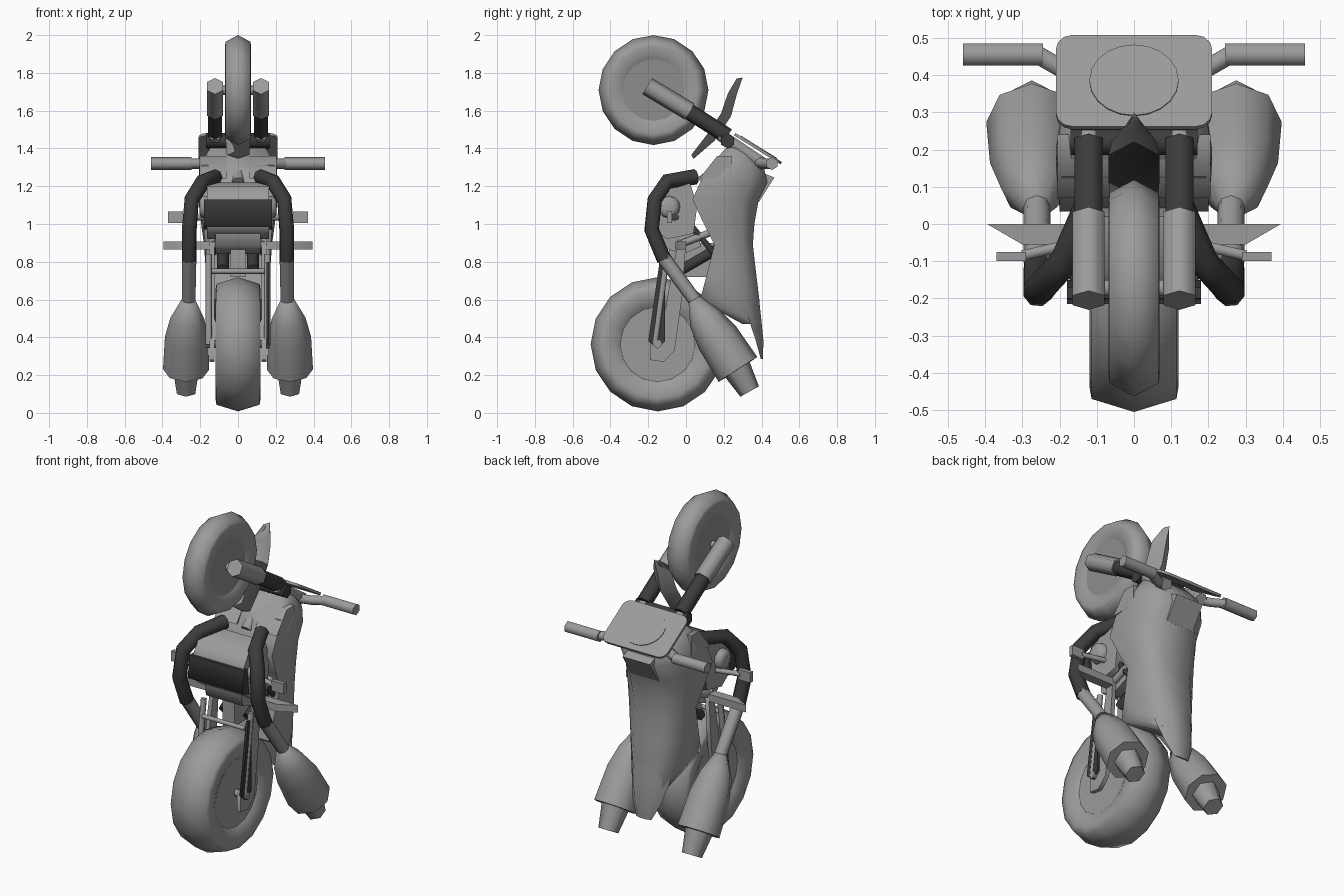
import bpy, bmesh, math
from mathutils import Vector

if "Cube" in bpy.data.objects:
    bpy.data.objects.remove(bpy.data.objects["Cube"])


def material(name, v):
    m = bpy.data.materials.new(name)
    m.diffuse_color = (v, v, v, 1)
    m.use_nodes = True
    m.node_tree.nodes["Principled BSDF"].inputs["Base Color"].default_value = m.diffuse_color
    return m


GREY = material("mid grey", 0.33)
HUB = material("hub grey", 0.27)
DARK = material("dark grey", 0.045)


def finish(name, bm, mat, mirror=False):
    bmesh.ops.recalc_face_normals(bm, faces=bm.faces)
    me = bpy.data.meshes.new(name)
    bm.to_mesh(me)
    bm.free()
    me.materials.append(mat)
    ob = bpy.data.objects.new(name, me)
    bpy.context.collection.objects.link(ob)
    if mirror:
        ob.modifiers.new("mirror", 'MIRROR').use_mirror_merge = False
    return ob


def loft(name, rings, mat, mirror=False, loop=False):
    """Skin a list of equal closed rings, capped unless it loops."""
    bm = bmesh.new()
    vs = [[bm.verts.new(p) for p in r] for r in rings]
    n = len(rings[0])
    pairs = list(zip(vs, vs[1:])) + ([(vs[-1], vs[0])] if loop else [])
    for a, b in pairs:
        for i in range(n):
            j = (i + 1) % n
            bm.faces.new((a[i], a[j], b[j], b[i]))
    if not loop:
        bm.faces.new(vs[0])
        bm.faces.new(vs[-1])
    return finish(name, bm, mat, mirror)


def tube(name, pts, radii, mat, mirror=True, sides=6, phase=0):
    """Round tube along a path with one radius per point."""
    pts = [Vector(p) for p in pts]
    if not isinstance(radii, (list, tuple)):
        radii = [radii] * len(pts)
    rings, u = [], None
    for i, p in enumerate(pts):
        t = Vector()
        if i:
            t += (p - pts[i - 1]).normalized()
        if i < len(pts) - 1:
            t += (pts[i + 1] - p).normalized()
        t.normalize()
        if u is None:
            u = Vector((0, 0, 1)) if abs(t.x) > 0.8 else Vector((1, 0, 0))
        u = (u - t * u.dot(t)).normalized()
        v = t.cross(u)
        rings.append([p + radii[i] * (u * math.cos(a) + v * math.sin(a))
                      for a in (2 * math.pi * k / sides + math.radians(phase)
                                for k in range(sides))])
    return loft(name, rings, mat, mirror)


def slab(name, outline, x0, x1, mat, mirror=False):
    """Side outline of (y, z) points extruded from x0 to x1."""
    return loft(name, [[(x, y, z) for y, z in outline] for x in (x0, x1)], mat, mirror)


def box(name, x0, x1, y0, y1, z0, z1, mat, mirror=False):
    return slab(name, [(y0, z0), (y1, z0), (y1, z1), (y0, z1)], x0, x1, mat, mirror)


def wheel(prefix, cy, cz, r, rim, w, hub_mat):
    d = r - rim
    half = [(.7 * w, rim - .01), (.8 * w, rim), (.97 * w, rim + .3 * d),
            (w, rim + .55 * d), (.95 * w, r - .035)]
    prof = [(-x, q) for x, q in half] + [(0, r)] + half[::-1]
    n = 16
    rings = []
    for k in range(n):
        a = 2 * math.pi * k / n
        rings.append([(x, cy + q * math.cos(a), cz + q * math.sin(a)) for x, q in prof])
    loft(prefix + "_tyre", rings, GREY, loop=True)
    tube(prefix + "_hub", [(-.79 * w, cy, cz), (.79 * w, cy, cz)], rim + .002,
         hub_mat, False, n)


# Wheels
wheel("rear", -.15, .363, .355, .2, .12, GREY)
wheel("front", -.172, 1.709, .291, .165, .069, HUB)

# Front fork, lower, middle and upper tubes
tube("fork_lower", [(.122, -.205, 1.73), (.122, .02, 1.595)], .05, GREY, phase=30)
tube("fork_middle", [(.122, .0, 1.605), (.122, .22, 1.465)], .043, DARK, phase=30)
tube("fork_upper", [(.122, .18, 1.472), (.122, .42, 1.312)], .036, GREY)
tube("front_axle", [(-.13, -.172, 1.707), (.13, -.172, 1.707)], .025, GREY, False)
tube("fork_clamp", [(-.17, .22, 1.44), (.17, .22, 1.44)], .04, DARK, False)
tube("head_tube", [(0, .3, 1.4), (0, .08, 1.22)], .035, GREY, False)

# Front mudguard: V section with pointed tips, lower inner faces dark
guard = [(.3, 1.775, .02, .02), (.27, 1.69, .06, .03), (.238, 1.57, .068, .034),
         (.15, 1.44, .068, .032), (.04, 1.345, .06, .015)]
rings = []
for y, z, w, d in guard:
    n = Vector((0, y + .172, z - 1.707)).normalized()
    c = Vector((0, y, z))
    rings.append([c, c + Vector((w, 0, 0)) - n * d * 1.6, c - n * d * .5,
                  c + Vector((-w, 0, 0)) - n * d * 1.6])
mudguard = loft("front_mudguard", rings, GREY)
mudguard.data.materials.append(DARK)
for f in mudguard.data.polygons:
    if f.center.z < 1.56 and f.normal.z > 0:
        f.material_index = 1

# Headlight plate with rounded corners and a round lamp
along = Vector((0, .85, -.53)).normalized()
out = Vector((0, .53, .85)).normalized()
centre = Vector((0, .385, 1.405))
side = Vector((1, 0, 0))
corner = []
for sx, sy, a0 in ((1, 1, 0), (-1, 1, 90), (-1, -1, 180), (1, -1, 270)):
    for k in range(4):
        a = math.radians(a0 + k * 30)
        corner.append((sx * .165 + .045 * math.cos(a), sy * .1 + .045 * math.sin(a)))
loft("headlight_plate", [[centre + side * x + along * y + out * h for x, y in corner]
                         for h in (-.015, 0)], GREY)
lamp = [(.12 * math.cos(k * math.pi / 10), .112 * math.sin(k * math.pi / 10))
        for k in range(20)]
loft("headlight_lamp", [[centre + side * x + along * y + out * h for x, y in lamp]
                        for h in (-.002, .004)], GREY)

# Handlebars
tube("handlebar", [(.1, .37, 1.33), (.19, .415, 1.32), (.26, .455, 1.32)], .028, GREY)
tube("handle_grip", [(.245, .455, 1.32), (.46, .455, 1.32)], .034, GREY)

# Tank, seat and tail as one lofted body: z, front y, back y, half width
sections = [(1.42, .23, .31, .14), (1.31, .125, .41, .205), (1.22, .075, .43, .21),
            (1.13, .034, .385, .21), (1.0, .095, .362, .195), (.89, .15, .354, .18),
            (.75, .115, .37, .17), (.6, .075, .388, .16), (.53, .19, .39, .135),
            (.47, .3, .385, .11)]
rings = []
for z, f, b, w in sections:
    d = b - f
    half = [(.95 * w, f), (w, f + .35 * d), (.9 * w, f + .75 * d), (.5 * w, b)]
    rings.append([(x, y, z) for x, y in half] + [(-x, y, z) for x, y in half[::-1]])
loft("tank_seat_body", rings, GREY)

# Dash panel above the tank and blunt rear mudguard
slab("dash_panel", [(.33, 1.3), (.468, 1.246), (.385, 1.115), (.36, 1.13)], -.09, .09, GREY)
loft("tail_mudguard", [[(-w, y0, z), (w, y0, z), (.55 * w, y1, z), (-.55 * w, y1, z)]
                       for z, y0, y1, w in ((.64, .3, .383, .14), (.5, .33, .398, .125),
                                            (.38, .37, .41, .095), (.285, .396, .407, .05))],
     GREY)

# Slanted side boxes at the front of the tank
slab("side_box", [(.07, 1.24), (.165, 1.36), (.24, 1.36), (.24, 1.24)], .06, .205, GREY, True)

# Engine: cylinder block, radiator, crankcase and covers
slab("engine_block", [(-.19, 1.12), (-.14, 1.2), (.02, 1.22), (.06, 1.1), (.04, .95),
                      (-.1, .92), (-.18, .98)], -.165, .165, GREY)
slab("radiator", [(-.215, 1.0), (-.2, 1.13), (-.17, 1.13), (-.15, .97)], -.18, .18, DARK)
tube("engine_cover", [(.16, -.09, 1.09), (.195, -.09, 1.09), (.205, -.09, 1.09)],
     [.06, .055, .03], GREY, True, 12)
slab("gearbox", [(-.14, .96), (.06, .97), (.08, .88), (-.02, .84), (-.13, .88)],
     -.12, .12, GREY)

# Exhausts
bend = [(.12, .05, 1.25), (.185, -.1, 1.225), (.245, -.165, 1.13),
        (.258, -.182, .97), (.258, -.115, .81)]
tube("exhaust_header", bend, .041, DARK, True, 8)
tube("exhaust_link", [(.258, -.125, .83), (.262, .07, .565)], [.038, .036], GREY, True, 8)
tube("muffler", [(.262, .045, .6), (.268, .1, .5), (.272, .165, .4), (.275, .275, .23)],
     [.036, .09, .115, .122], GREY, True, 8)
tube("muffler_tip", [(.275, .26, .25), (.275, .337, .113)], [.08, .056], GREY, True, 6, 30)

# Swingarm, chain, axle and shock
slab("swingarm", [(-.04, .92), (.0, .9), (-.02, .62), (-.06, .33), (-.12, .27),
                  (-.19, .28), (-.19, .38), (-.13, .42), (-.09, .66)], .125, .15, GREY, True)
tube("swingarm_rail", [(.155, -.1, .84), (.155, -.165, .36)], .018, GREY)
slab("chain", [(-.14, .8), (-.11, .8), (-.11, .38), (-.15, .34), (-.2, .38)],
     .15, .165, DARK)
tube("rear_axle", [(-.17, -.15, .365), (.17, -.15, .365)], .022, GREY, False, 8)
tube("cross_bar", [(-.14, -.13, .75), (.14, -.13, .75)], .014, GREY, False)
tube("shock", [(.08, -.02, .76), (.08, .17, .87)], .032, DARK)
tube("frame_strut", [(.13, -.04, .89), (.13, .17, .97)], .022, GREY)
tube("frame_rail", [(.13, .02, 1.0), (.13, .17, .82)], .018, DARK)
box("frame_spine", -.04, .04, -.09, .2, .72, .9, GREY)

# Foot pegs tapering to a point, and levers
plan = [(.15, 0), (.395, 0), (.3, -.055), (.15, -.055)]
loft("foot_peg", [[(x, y, z) for x, y in plan] for z in (.865, .908)], GREY, True)
tube("upper_peg", [(.15, -.05, 1.035), (.3, -.085, 1.035)], .016, GREY)
box("upper_peg_pad", .29, .37, -.1, -.075, 1.005, 1.065, GREY, True)

# Smooth shading with crisp edges
bpy.ops.object.select_all(action='SELECT')
bpy.context.view_layer.objects.active = bpy.context.selected_objects[0]
bpy.ops.object.shade_smooth_by_angle(angle=math.radians(72))
